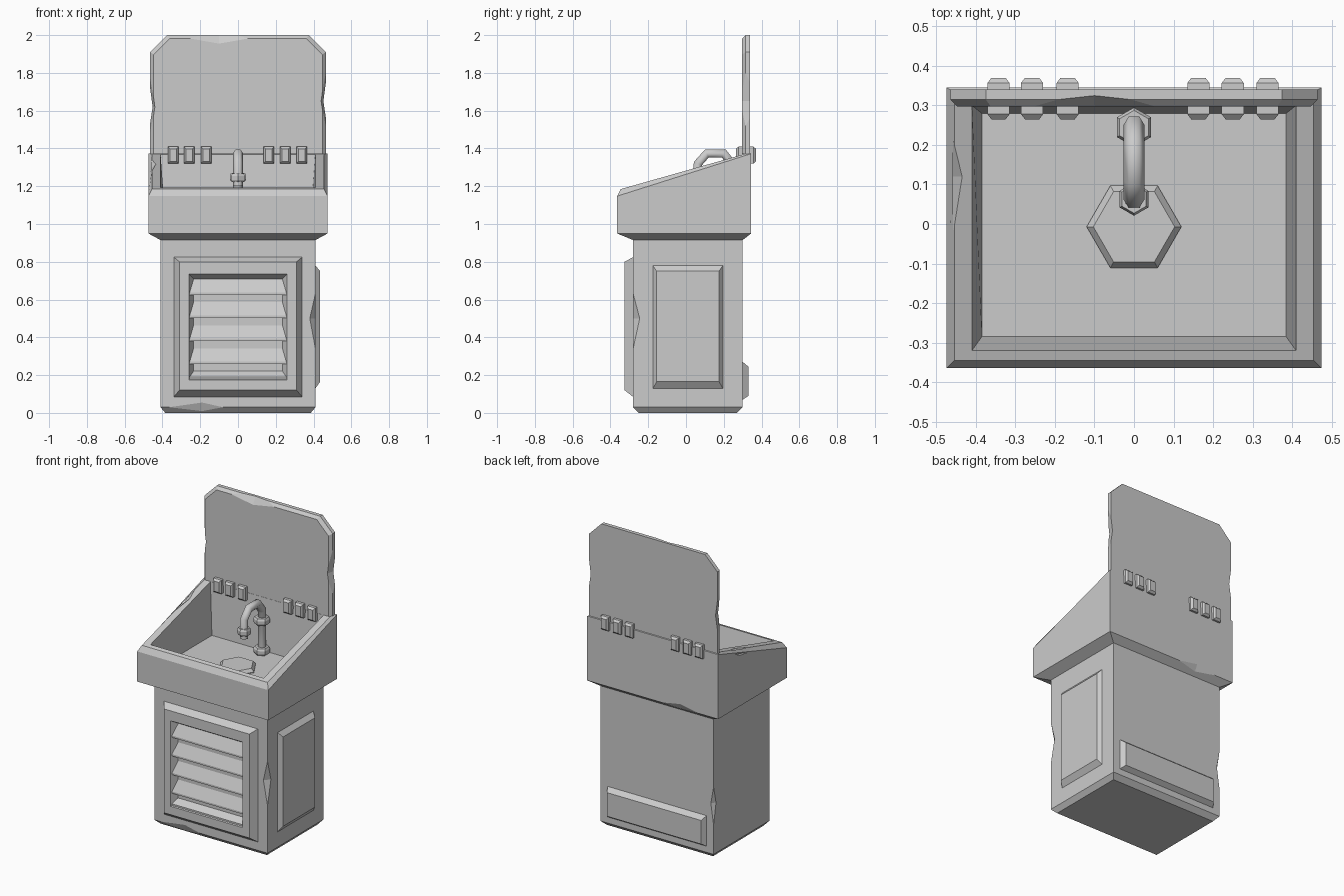
import bpy, bmesh
from mathutils import Vector

cube = bpy.data.objects.get("Cube")
if cube:
    bpy.data.objects.remove(cube, do_unlink=True)

grey = bpy.data.materials.new("plain grey")
grey.use_nodes = True
grey.diffuse_color = (0.6, 0.6, 0.6, 1)
grey.node_tree.nodes["Principled BSDF"].inputs["Base Color"].default_value = (0.6, 0.6, 0.6, 1)


def finish(name, bm):
    bmesh.ops.recalc_face_normals(bm, faces=bm.faces)
    mesh = bpy.data.meshes.new(name)
    bm.to_mesh(mesh)
    bm.free()
    mesh.materials.append(grey)
    obj = bpy.data.objects.new(name, mesh)
    bpy.context.collection.objects.link(obj)
    return obj


def loft(name, rings):
    """Solid skinned through rings of points, capped at both ends."""
    bm = bmesh.new()
    loops = [[bm.verts.new(p) for p in ring] for ring in rings]
    n = len(loops[0])
    for a, b in zip(loops, loops[1:]):
        for i in range(n):
            j = (i + 1) % n
            bm.faces.new((a[i], a[j], b[j], b[i]))
    bm.faces.new(loops[0])
    bm.faces.new(loops[-1])
    return finish(name, bm)


def level(hx, y0, y1, z):
    """Horizontal rectangle; z is a height or a function of y."""
    h = z if callable(z) else lambda y: z
    return [(x, y, h(y)) for x, y in ((-hx, y0), (hx, y0), (hx, y1), (-hx, y1))]


def upright(axis, u0, u1, z0, z1, depth):
    """Vertical rectangle facing along the x or y axis."""
    corners = ((u0, z0), (u1, z0), (u1, z1), (u0, z1))
    return [(depth, u, z) if axis == "x" else (u, depth, z) for u, z in corners]


def prism(name, x, y, levels, sides=6, turn=0.0):
    """Stack of regular polygons given as (radius, z)."""
    from math import cos, sin, tau
    angles = [tau * i / sides + turn for i in range(sides)]
    return loft(name, [[(x + r * cos(a), y + r * sin(a), z) for a in angles] for r, z in levels])


def chip(obj, end_a, end_b, in_a, in_b):
    """Knock a shallow notch out of an edge running from end_a to end_b."""
    a, b, p, q = map(Vector, (end_a, end_b, in_a, in_b))
    bm = bmesh.new()
    for co in (a, b, p * 2 - q, q * 2 - p):
        bm.verts.new(co)
    bmesh.ops.convex_hull(bm, input=bm.verts)
    cutter = finish("chip_cutter", bm)
    cutter.hide_render = True
    mod = obj.modifiers.new("chip", "BOOLEAN")
    mod.operation = "DIFFERENCE"
    mod.solver = "EXACT"
    mod.object = cutter
    bpy.context.view_layer.objects.active = obj
    bpy.ops.object.modifier_apply(modifier=mod.name)
    bpy.data.objects.remove(cutter, do_unlink=True)


# Cabinet with a chamfered foot and worn edges
cabinet = loft("cabinet", [level(0.385, -0.25, 0.27, 0),
                           level(0.41, -0.28, 0.30, 0.03),
                           level(0.41, -0.28, 0.30, 0.93)])
chip(cabinet, (0.411, -0.281, 0.64), (0.411, -0.281, 0.33), (0.38, -0.28, 0.5), (0.41, -0.245, 0.5))
chip(cabinet, (-0.411, 0.301, 0.48), (-0.411, 0.301, 0.21), (-0.39, 0.30, 0.36), (-0.41, 0.275, 0.36))
chip(cabinet, (-0.38, -0.281, 0.03), (-0.07, -0.281, 0.03), (-0.19, -0.28, 0.055), (-0.19, -0.262, 0.015))

# Raised panels on the left side and the back
loft("side_panel", [upright("x", -0.175, 0.195, 0.13, 0.78, 0.405),
                    upright("x", -0.175, 0.195, 0.13, 0.78, 0.41),
                    upright("x", -0.155, 0.175, 0.165, 0.75, 0.435)])
loft("back_panel", [upright("y", -0.36, 0.36, 0.07, 0.27, 0.295),
                    upright("y", -0.36, 0.36, 0.07, 0.27, 0.30),
                    upright("y", -0.34, 0.34, 0.09, 0.245, 0.33)])

# Vent frame and its angled slats
loft("vent_frame", [upright("y", -0.34, 0.34, 0.085, 0.825, -0.275),
                    upright("y", -0.34, 0.34, 0.085, 0.825, -0.28),
                    upright("y", -0.31, 0.31, 0.12, 0.80, -0.325),
                    upright("y", -0.26, 0.26, 0.175, 0.735, -0.325),
                    upright("y", -0.235, 0.235, 0.20, 0.71, -0.284)])
for i in range(5):
    top = 0.71 - 0.122 * i
    low = max(top - 0.085, 0.178)
    section = ((-0.283, top, 0.235), (-0.318, low + 0.012, 0.256),
               (-0.318, low, 0.256), (-0.283, low + 0.02, 0.235))
    loft("vent_slat", [[(side * hx, y, z) for y, z, hx in section] for side in (-1, 1)])


# Basin with a sloping rim
def rim(y):
    return 1.185 + (y + 0.345) * 0.283


basin = loft("basin", [level(0.41, -0.28, 0.30, 0.915),
                       level(0.475, -0.365, 0.345, 0.95),
                       level(0.475, -0.365, 0.345, lambda y: rim(y) - 0.024 * (y < 0) - 0.008),
                       level(0.455, -0.345, 0.335, rim),
                       level(0.41, -0.32, 0.30, rim),
                       level(0.385, -0.285, 0.28, 1.03)])
chip(basin, (-0.456, -0.02, rim(-0.02) + 0.001), (-0.456, 0.21, rim(0.21) + 0.001),
     (-0.435, 0.12, rim(0.12)), (-0.47, 0.12, rim(0.12) - 0.03))
chip(basin, (-0.35, 0.346, 0.95), (-0.05, 0.346, 0.95),
     (-0.2, 0.345, 0.975), (-0.2, 0.325, 0.935))

# Drain plate
prism("drain", 0, -0.007, [(0.12, 1.025), (0.12, 1.035), (0.103, 1.055)])


# Raised lid with clipped corners and a bevelled front
def lid_outline(inset, y):
    hx, top, clip = 0.465 - inset, 2.0 - inset, 0.09 - inset * 0.3
    return [(-hx, y, 1.37), (hx, y, 1.37), (hx, y, top - clip),
            (hx - clip, y, top), (clip - hx, y, top), (-hx, y, top - clip)]


lid = loft("lid", [lid_outline(0, 0.34), lid_outline(0, 0.315), lid_outline(0.018, 0.297)])
chip(lid, (-0.27, 0.296, 1.983), (0.07, 0.296, 1.983), (-0.1, 0.297, 1.955), (-0.1, 0.325, 2.0))
for side, z in ((1, 1.65), (-1, 1.62)):
    chip(lid, (side * 0.466, 0.314, z + 0.16), (side * 0.466, 0.314, z - 0.14),
         (side * 0.44, 0.297, z), (side * 0.452, 0.34, z))

# Hinge knuckles, three on each side
for x in (-0.343, -0.258, -0.168, 0.163, 0.25, 0.338):
    loft("hinge", [upright("y", x - w, x + w, 1.365 - h, 1.365 + h, y)
                   for w, h, y in ((0.018, 0.033, 0.265), (0.028, 0.045, 0.278),
                                   (0.028, 0.045, 0.357), (0.018, 0.033, 0.37))])

# Faucet pipe
curve = bpy.data.curves.new("faucet_pipe", "CURVE")
curve.dimensions = "3D"
curve.bevel_depth = 0.027
curve.bevel_resolution = 1
curve.use_fill_caps = True
path = [(0.25, 1.03), (0.25, 1.31), (0.2, 1.373), (0.11, 1.373), (0.063, 1.32), (0.063, 1.2)]
spline = curve.splines.new("POLY")
spline.points.add(len(path) - 1)
for point, (y, z) in zip(spline.points, path):
    point.co = (0, y, z, 1)
curve.materials.append(grey)
pipe = bpy.data.objects.new("faucet_pipe", curve)
bpy.context.collection.objects.link(pipe)

# Faucet nuts at the base, on the column and at the spout
for name, y, z, r in (("base_nut", 0.245, 1.03, 0.05), ("column_nut", 0.245, 1.225, 0.05),
                      ("spout_nut", 0.063, 1.222, 0.042)):
    prism(name, 0, y, [(r * 0.85, z), (r, z + 0.012), (r, z + 0.032), (r * 0.85, z + 0.045)],
          turn=0.5236)
